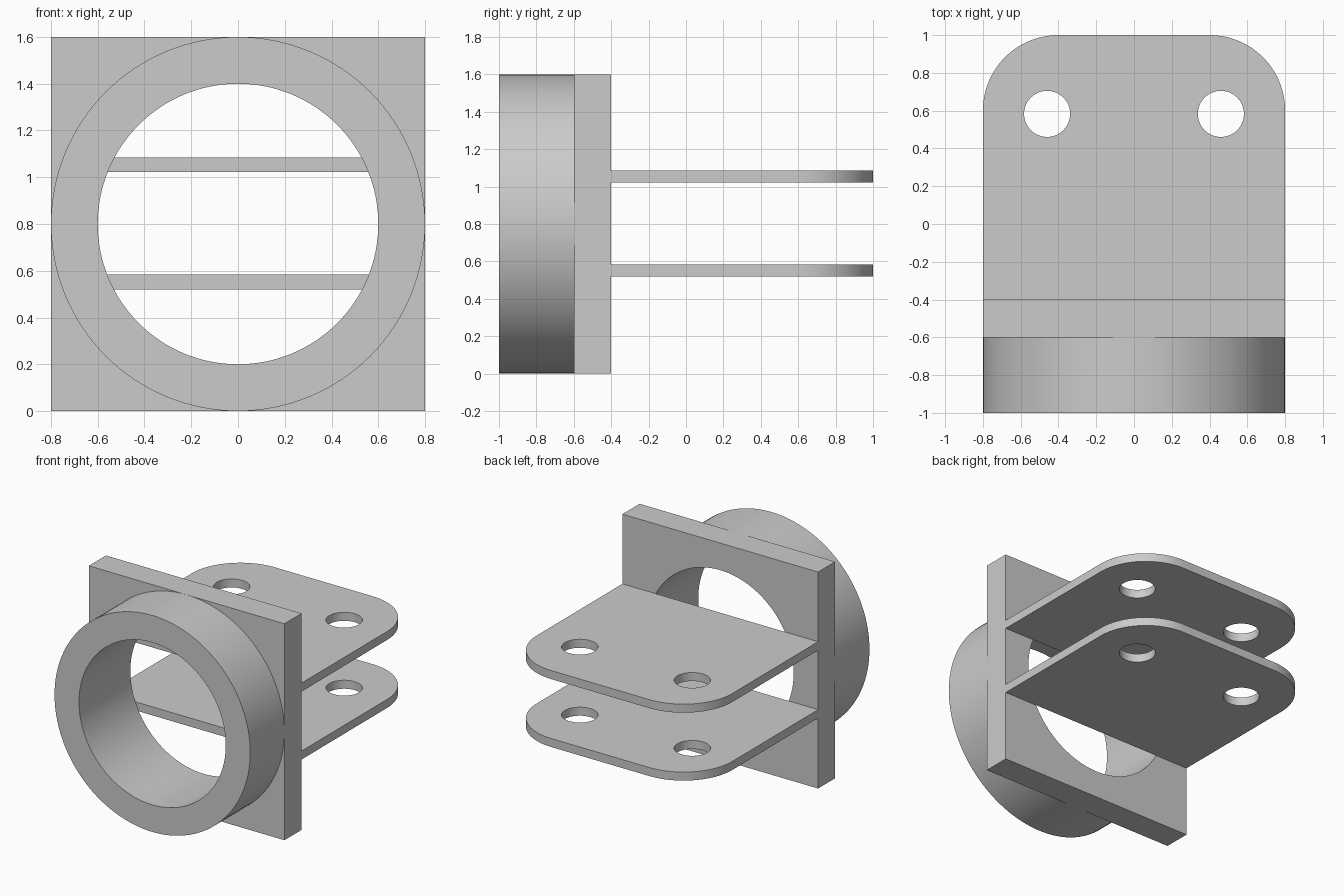
import bpy, bmesh
from math import sin, cos, pi, radians
from mathutils import Matrix

default = bpy.data.objects.get("Cube")
if default:
    bpy.data.objects.remove(default, do_unlink=True)

grey = bpy.data.materials.new("light grey")
grey.use_nodes = True
GREY = (0.6, 0.6, 0.6, 1)
grey.diffuse_color = GREY
grey.node_tree.nodes["Principled BSDF"].inputs["Base Color"].default_value = GREY


def arc(cx, cy, r, start=0, end=2 * pi, n=128):
    return [(cx + r * cos(start + (end - start) * i / n),
             cy + r * sin(start + (end - start) * i / n)) for i in range(n + 1)]


def circle(cx, cy, r, n=128):
    return arc(cx, cy, r, n=n)[:-1]


def extruded(name, loops, depth, matrix):
    """Fill an outline with holes, extrude it and place it."""
    bm = bmesh.new()
    for loop in loops:
        verts = [bm.verts.new((x, y, 0)) for x, y in loop]
        for a, b in zip(verts, verts[1:] + verts[:1]):
            bm.edges.new((a, b))
    bmesh.ops.triangle_fill(bm, edges=bm.edges[:], use_beauty=True, normal=(0, 0, 1))
    new = bmesh.ops.extrude_face_region(bm, geom=bm.faces[:])["geom"]
    bmesh.ops.translate(bm, vec=(0, 0, depth),
                        verts=[v for v in new if isinstance(v, bmesh.types.BMVert)])
    bmesh.ops.transform(bm, matrix=matrix, verts=bm.verts[:])
    bmesh.ops.recalc_face_normals(bm, faces=bm.faces[:])
    mesh = bpy.data.meshes.new(name)
    bm.to_mesh(mesh)
    bm.free()
    mesh.materials.append(grey)
    obj = bpy.data.objects.new(name, mesh)
    bpy.context.collection.objects.link(obj)
    bpy.ops.object.select_all(action='DESELECT')
    obj.select_set(True)
    bpy.context.view_layer.objects.active = obj
    bpy.ops.object.shade_smooth_by_angle(angle=radians(30))
    return obj


def upright(back):
    """Stand a flat outline up, extruding forward from the given y."""
    return Matrix.Translation((0, back, 0.8)) @ Matrix.Rotation(pi / 2, 4, 'X')


W = 0.8          # half width
BORE = 0.6       # bore radius
bore = circle(0, 0, BORE)

# Square flange with the bore through it
square = [(-W, -W), (W, -W), (W, W), (-W, W)]
extruded("flange_plate", [square, bore], 0.2, upright(-0.4))

# Round collar on the front
extruded("collar_ring", [circle(0, 0, W), bore], 0.4, upright(-0.6))

# Two lugs with rounded back corners and pin holes
R = 0.4
outline = ([(-W, -0.4), (W, -0.4)]
           + arc(W - R, 1 - R, R, 0, pi / 2, 32)
           + arc(R - W, 1 - R, R, pi / 2, pi, 32))
holes = [circle(side * 0.46, 0.583, 0.122, 64) for side in (-1, 1)]
for name, z in (("lower_lug", 0.52), ("upper_lug", 1.022)):
    extruded(name, [outline] + holes, 0.063, Matrix.Translation((0, 0, z)))
